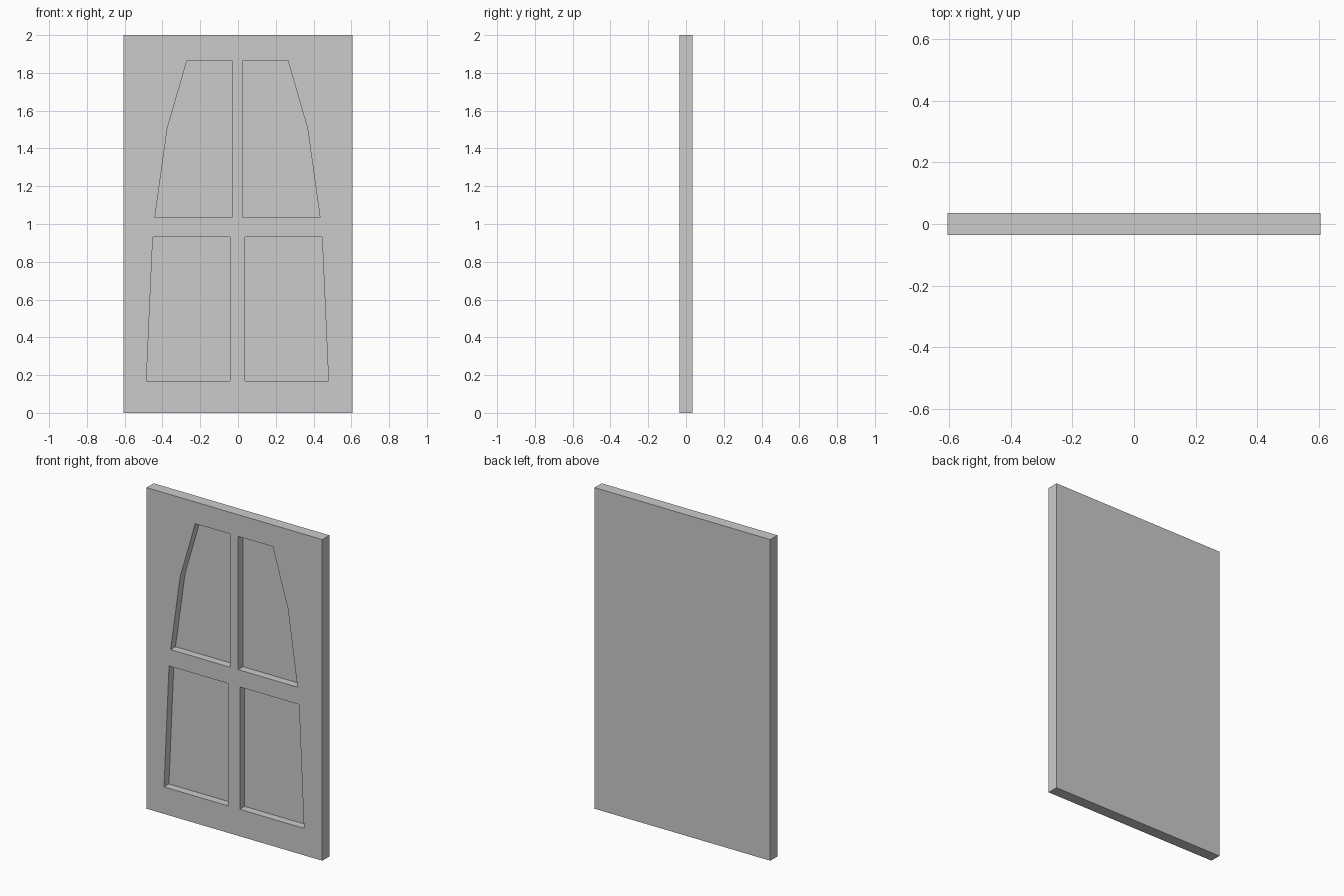
import bpy, bmesh

if "Cube" in bpy.data.objects:
    bpy.data.objects.remove(bpy.data.objects["Cube"])

W, T, H = 1.21, 0.07, 2.0      # door size
DEPTH = 0.048                  # recess depth
CX = -0.003                    # panel mirror line

# Right-hand panel outlines (x from mirror line, z)
upper = [(0.029, 1.035), (0.437, 1.035), (0.371, 1.507), (0.267, 1.865), (0.029, 1.865)]
lower = [(0.040, 0.168), (0.482, 0.168), (0.448, 0.930), (0.040, 0.930)]


def make_object(name, bm):
    bmesh.ops.recalc_face_normals(bm, faces=bm.faces)
    mesh = bpy.data.meshes.new(name)
    bm.to_mesh(mesh)
    bm.free()
    obj = bpy.data.objects.new(name, mesh)
    bpy.context.collection.objects.link(obj)
    return obj


def add_prism(bm, outline, y0, y1):
    face = bm.faces.new([bm.verts.new((x, y0, z)) for x, z in outline])
    ext = bmesh.ops.extrude_face_region(bm, geom=[face], use_keep_orig=True)
    moved = [v for v in ext["geom"] if isinstance(v, bmesh.types.BMVert)]
    bmesh.ops.translate(bm, verts=moved, vec=(0, y1 - y0, 0))


# Door slab
bm = bmesh.new()
add_prism(bm, [(-W / 2, 0), (W / 2, 0), (W / 2, H), (-W / 2, H)], -T / 2, T / 2)
door = make_object("door_slab", bm)

# Four mirrored panel recess cutters
bm = bmesh.new()
for outline in (upper, lower):
    for side in (-1, 1):
        add_prism(bm, [(CX + side * x, z) for x, z in outline], -T / 2 - 0.05, -T / 2 + DEPTH)
cutter = make_object("panel_recess_cutter", bm)
cutter.hide_render = True

# Cut the recesses into the front, then drop the cutter
mod = door.modifiers.new("panel_recesses", 'BOOLEAN')
mod.operation = 'DIFFERENCE'
mod.solver = 'EXACT'
mod.object = cutter
bpy.context.view_layer.objects.active = door
door.select_set(True)
bpy.ops.object.modifier_apply(modifier=mod.name)
bpy.data.objects.remove(cutter, do_unlink=True)
